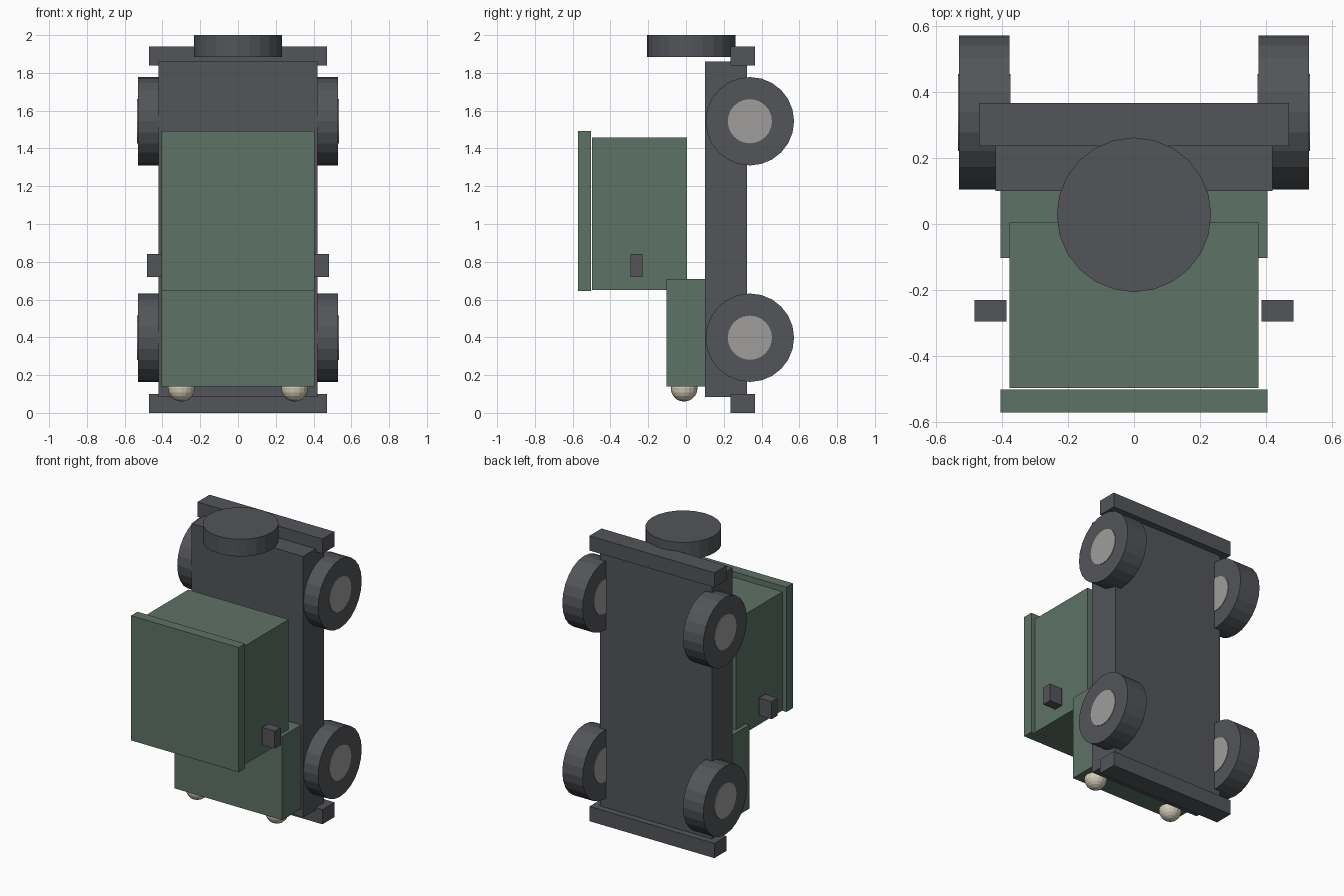
import bpy
from math import pi

cube = bpy.data.objects.get("Cube")
if cube:
    bpy.data.objects.remove(cube, do_unlink=True)


def material(name, rgb):
    m = bpy.data.materials.new(name)
    m.use_nodes = True
    m.diffuse_color = (*rgb, 1)
    m.node_tree.nodes["Principled BSDF"].inputs["Base Color"].default_value = (*rgb, 1)
    return m


GREY = material("dark_grey", (0.085, 0.09, 0.10))
GREEN = material("body_green", (0.11, 0.17, 0.135))
HUB = material("hub_grey", (0.35, 0.34, 0.335))
LAMP = material("lamp_cream", (0.65, 0.60, 0.47))


def finish(name, mat):
    ob = bpy.context.object
    ob.name = name
    ob.data.materials.append(mat)
    return ob


def box(name, mat, x, y, z):
    """Box from (low, high) ranges on each axis."""
    ranges = (x, y, z)
    bpy.ops.mesh.primitive_cube_add(size=1, location=[(a + b) / 2 for a, b in ranges])
    ob = finish(name, mat)
    ob.scale = [b - a for a, b in ranges]
    bpy.ops.object.transform_apply(location=False, rotation=False, scale=True)


def disc(name, mat, radius, depth, location, rotation=(0, 0, 0)):
    bpy.ops.mesh.primitive_cylinder_add(vertices=24, radius=radius, depth=depth,
                                        location=location, rotation=rotation)
    finish(name, mat)


# Chassis slab and bumpers
box("chassis", GREY, (-0.42, 0.42), (0.10, 0.322), (0.085, 1.86))
for name, low in (("front_bumper", 0.0), ("rear_bumper", 1.84)):
    box(name, GREY, (-0.47, 0.47), (0.236, 0.366), (low, low + 0.1))

# Bodywork
box("hood", GREEN, (-0.405, 0.405), (-0.103, 0.10), (0.14, 0.71))
box("cabin", GREEN, (-0.378, 0.378), (-0.497, 0.005), (0.65, 1.457))
box("roof", GREEN, (-0.405, 0.405), (-0.571, -0.502), (0.645, 1.493))

# Spare wheel at the tail
disc("spare_wheel", GREY, 0.234, 0.117, (0, 0.028, 1.942))

# Mirrored parts
for side, s in (("left", 1), ("right", -1)):
    box(side + "_mirror", GREY, sorted((s * 0.387, s * 0.483)), (-0.295, -0.23), (0.72, 0.84))
    bpy.ops.mesh.primitive_uv_sphere_add(segments=16, ring_count=10, radius=0.071,
                                         location=(s * 0.3, -0.01, 0.131))
    finish(side + "_headlight", LAMP)
    for end, z in (("front", 0.398), ("rear", 1.544)):
        place = (s * 0.454, 0.338, z)
        disc(f"{end}_{side}_wheel", GREY, 0.234, 0.152, place, (0, pi / 2, 0))
        disc(f"{end}_{side}_hub", HUB, 0.117, 0.160, place, (0, pi / 2, 0))
